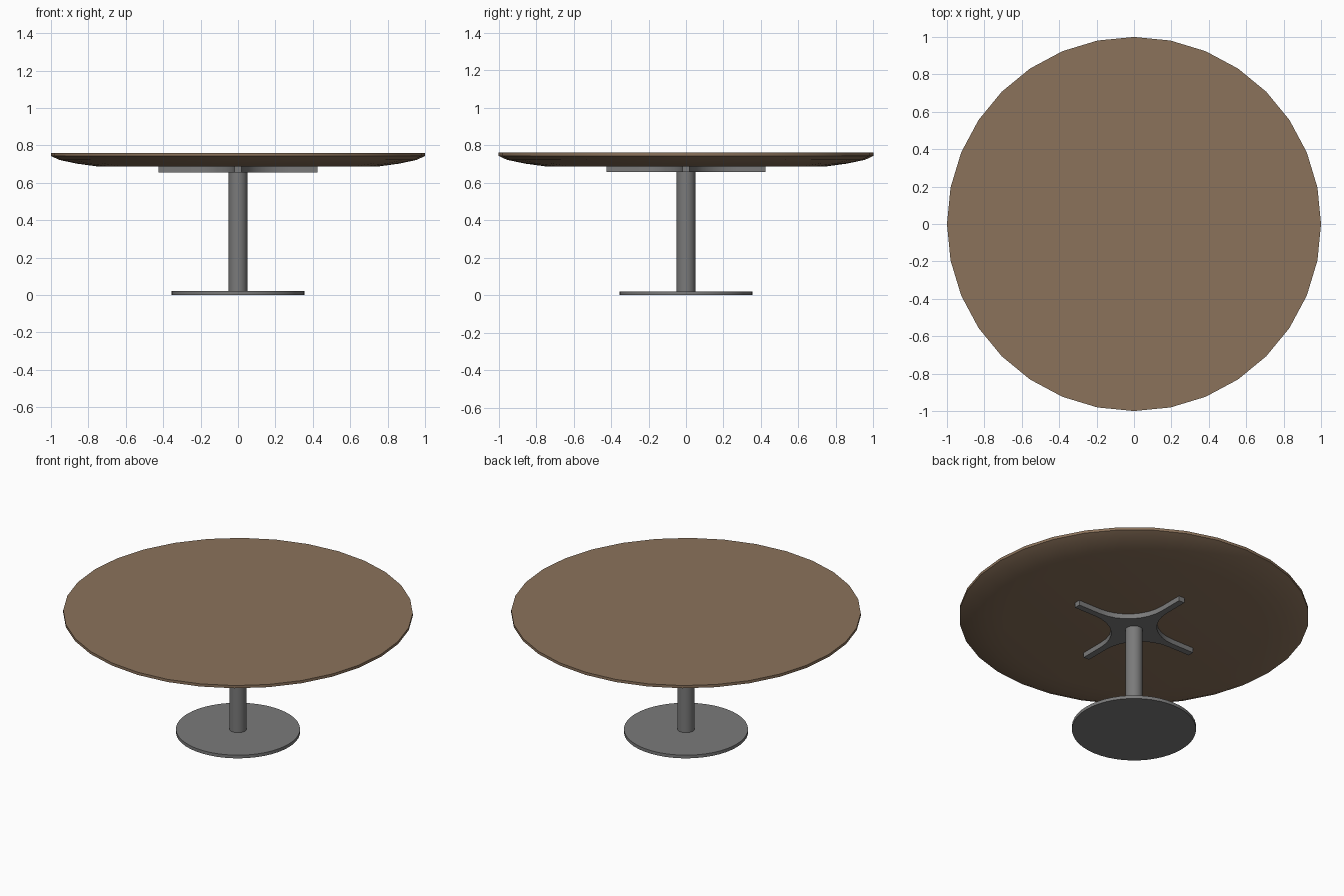
import bpy, bmesh, math

if "Cube" in bpy.data.objects:
    bpy.data.objects.remove(bpy.data.objects["Cube"])


def material(name, rgb):
    m = bpy.data.materials.new(name)
    m.diffuse_color = (*rgb, 1)
    m.use_nodes = True
    m.node_tree.nodes["Principled BSDF"].inputs["Base Color"].default_value = m.diffuse_color
    return m


wood = material("brown wood", (0.26, 0.17, 0.105))
metal = material("grey metal", (0.195, 0.195, 0.195))


def finish(name, bm, mat):
    bmesh.ops.recalc_face_normals(bm, faces=bm.faces)
    mesh = bpy.data.meshes.new(name)
    bm.to_mesh(mesh)
    bm.free()
    ob = bpy.data.objects.new(name, mesh)
    bpy.context.collection.objects.link(ob)
    mesh.materials.append(mat)
    bpy.ops.object.select_all(action='DESELECT')
    ob.select_set(True)
    bpy.context.view_layer.objects.active = ob
    bpy.ops.object.shade_smooth_by_angle(angle=math.radians(20))
    return ob


def turned(name, profile, sides, mat):
    """Stack of rings (radius, z) closed by a cap at each end."""
    bm = bmesh.new()
    rings = [[bm.verts.new((r * math.cos(2 * math.pi * i / sides),
                            r * math.sin(2 * math.pi * i / sides), z))
              for i in range(sides)] for r, z in profile]
    for a, b in zip(rings, rings[1:]):
        for i in range(sides):
            j = (i + 1) % sides
            bm.faces.new((a[i], a[j], b[j], b[i]))
    bm.faces.new(rings[0])
    bm.faces.new(rings[-1])
    return finish(name, bm, mat)


# Round top with a chamfered, gently curved underside
turned("table_top", [(0.75, 0.687), (0.86, 0.702), (0.955, 0.722),
                     (1.0, 0.743), (1.0, 0.76)], 32, wood)

# Pedestal
turned("column", [(0.05, 0.02), (0.05, 0.66)], 32, metal)
turned("base_plate", [(0.355, 0.0), (0.355, 0.02)], 48, metal)

# Four-armed bracket with concave fillets between the arms
half, reach, centre, steps = 0.02, 0.425, 0.27, 8
radius = centre - half
quarter = [(reach, -half), (reach, half)]
for k in range(steps + 1):
    a = math.radians(270 - 90 * k / steps)
    quarter.append((centre + radius * math.cos(a), centre + radius * math.sin(a)))
bm = bmesh.new()
outline = []
for q in range(4):
    c, s = round(math.cos(q * math.pi / 2)), round(math.sin(q * math.pi / 2))
    outline += [bm.verts.new((c * x - s * y, s * x + c * y, 0.656)) for x, y in quarter]
face = bm.faces.new(outline)
ext = bmesh.ops.extrude_face_region(bm, geom=[face])
bmesh.ops.translate(bm, vec=(0, 0, 0.031),
                    verts=[v for v in ext["geom"] if isinstance(v, bmesh.types.BMVert)])
finish("support_bracket", bm, metal)
